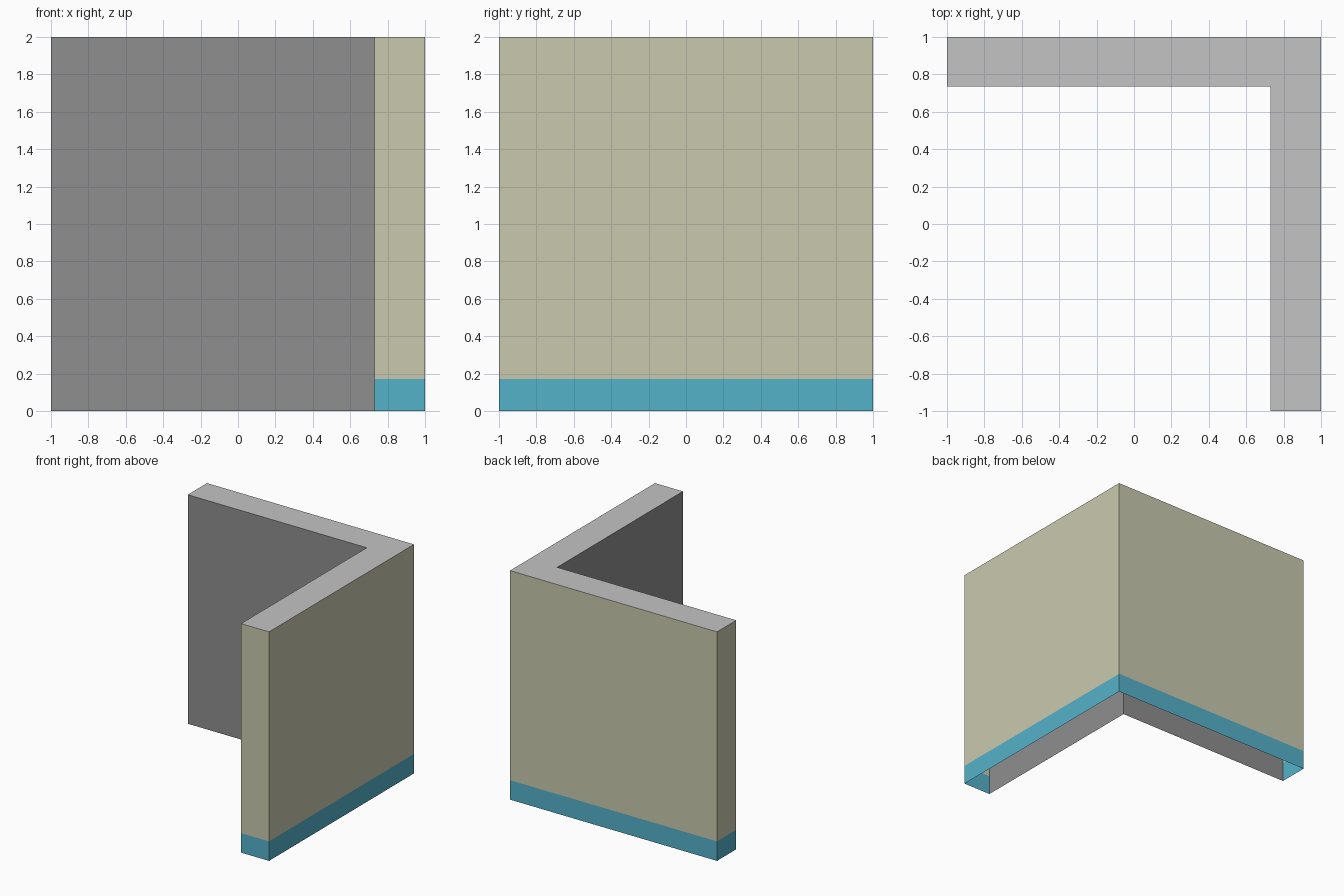
import bpy, bmesh

if "Cube" in bpy.data.objects:
    bpy.data.objects.remove(bpy.data.objects["Cube"])


def srgb(*rgb):
    lin = [c / 255 / 12.92 if c / 255 <= 0.04045 else ((c / 255 + 0.055) / 1.055) ** 2.4 for c in rgb]
    return (*lin, 1.0)


def material(name, *rgb):
    m = bpy.data.materials.new(name)
    m.diffuse_color = srgb(*rgb)
    m.use_nodes = True
    m.node_tree.nodes["Principled BSDF"].inputs["Base Color"].default_value = m.diffuse_color
    return m


plaster = material("beige plaster", 201, 201, 175)
skirting = material("blue skirting", 84, 178, 201)
inner = material("inner grey", 143, 143, 143)
cap = material("top light grey", 196, 196, 196)

INNER_X, INNER_Y = 0.73, 0.735
BAND, HEIGHT = 0.17, 2.0

# L-shaped plan, counter-clockwise; last two edges are the inner corner
PLAN = [(-1, INNER_Y), (INNER_X, INNER_Y), (INNER_X, -1), (1, -1), (1, 1), (-1, 1)]
INNER_EDGES = (0, 1)


def build(name, mats, edges, z0, z1, top=False):
    """Vertical wall faces along the chosen plan edges, optionally capped."""
    bm = bmesh.new()
    low = [bm.verts.new((x, y, z0)) for x, y in PLAN]
    high = [bm.verts.new((x, y, z1)) for x, y in PLAN]
    for i in edges:
        j = (i + 1) % len(PLAN)
        bm.faces.new((low[i], low[j], high[j], high[i]))
    if top:
        bm.faces.new(high).material_index = 1
    bmesh.ops.delete(bm, geom=[v for v in bm.verts if not v.link_faces], context='VERTS')
    mesh = bpy.data.meshes.new(name)
    bm.to_mesh(mesh)
    bm.free()
    for m in mats:
        mesh.materials.append(m)
    bpy.context.collection.objects.link(bpy.data.objects.new(name, mesh))


outer_edges = [i for i in range(len(PLAN)) if i not in INNER_EDGES]

# Outer walls and end faces with the top; the underside stays open
build("outer_wall", [plaster, cap], outer_edges, BAND, HEIGHT, top=True)
# Coloured band along the foot of the outer walls
build("skirting_band", [skirting], outer_edges, 0, BAND)
# Plain inner corner walls
build("inner_wall", [inner], INNER_EDGES, 0, HEIGHT)
